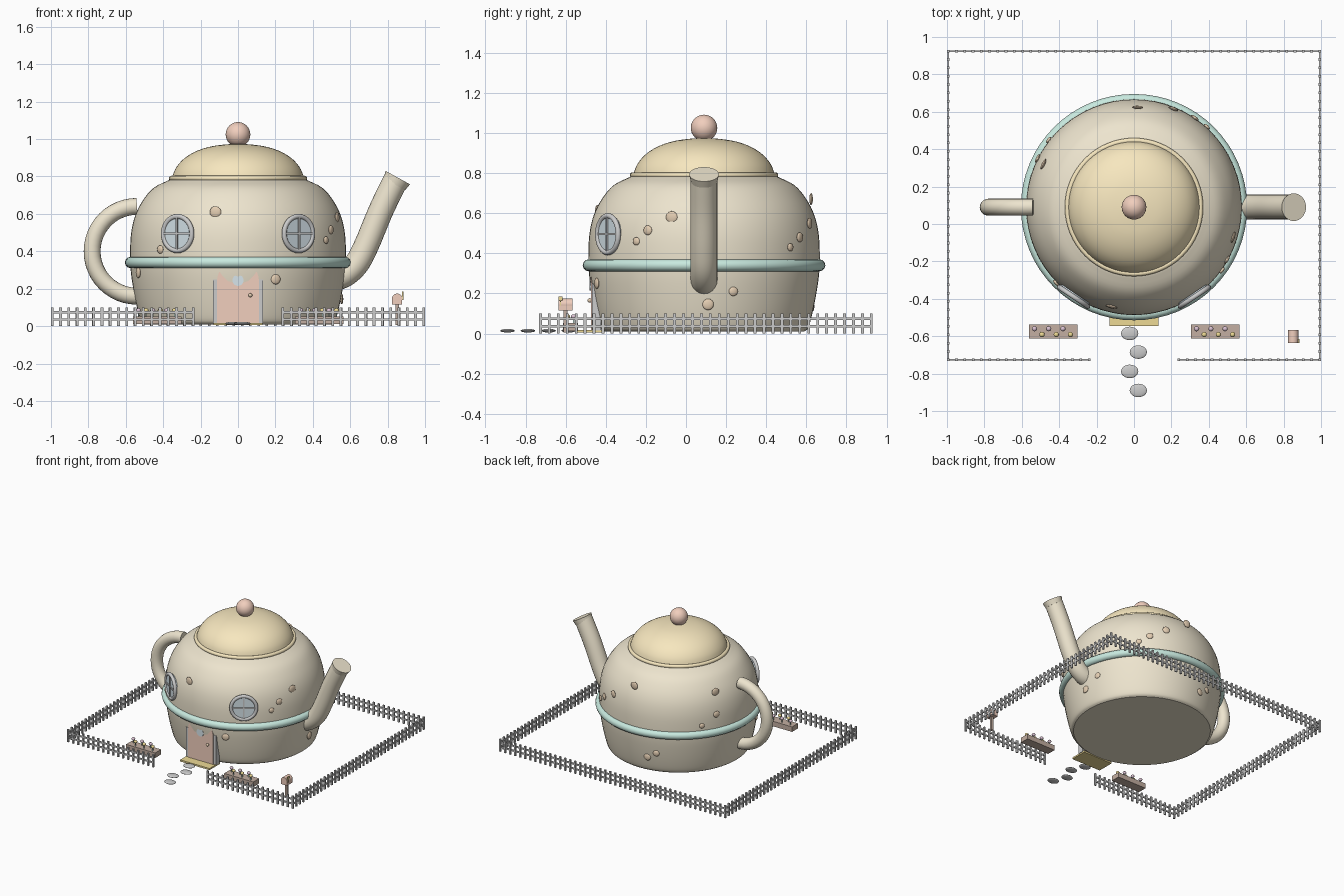
import bpy, bmesh, math
from mathutils import Matrix, Vector

if "Cube" in bpy.data.objects:
    bpy.data.objects.remove(bpy.data.objects["Cube"])

CY = 0.09  # centre of the house in y


def mat(name, r, g, b):
    m = bpy.data.materials.new(name)
    m.diffuse_color = (r, g, b, 1)
    m.use_nodes = True
    m.node_tree.nodes["Principled BSDF"].inputs["Base Color"].default_value = m.diffuse_color
    return m


CREAM = mat("cream", .85, .78, .62)
YELLOW = mat("yellow", .93, .80, .52)
MINT = mat("mint", .58, .82, .74)
PINK = mat("pink", .88, .62, .51)
TAN = mat("tan", .78, .62, .45)
GLASS = mat("glass", .68, .78, .83)
WOOD = mat("wood", .55, .43, .36)
LILAC = mat("lilac", .72, .55, .66)
GOLD = mat("gold", .85, .70, .30)


def finish(name, bm, m=None, smooth=True):
    bmesh.ops.recalc_face_normals(bm, faces=bm.faces[:])
    me = bpy.data.meshes.new(name)
    bm.to_mesh(me)
    bm.free()
    ob = bpy.data.objects.new(name, me)
    bpy.context.collection.objects.link(ob)
    if m:
        me.materials.append(m)
    if smooth:
        bpy.ops.object.select_all(action='DESELECT')
        ob.select_set(True)
        bpy.context.view_layer.objects.active = ob
        bpy.ops.object.shade_smooth_by_angle(angle=math.radians(35))
    return ob


def box(bm, lo, hi, mx=Matrix()):
    lo, hi = Vector(lo), Vector(hi)
    bmesh.ops.create_cube(bm, size=1, matrix=mx @ Matrix.Translation((lo + hi) / 2) @ Matrix.Diagonal((*(hi - lo), 1)))


def ball(bm, c, s, mx=Matrix(), n=16):
    bmesh.ops.create_uvsphere(bm, u_segments=n, v_segments=n // 2, radius=1,
                              matrix=mx @ Matrix.Translation(c) @ Matrix.Diagonal((*s, 1)))


def lathe(bm, prof, mx=Matrix(), n=64, closed=False):
    rings = [[bm.verts.new(mx @ Vector((r * math.cos(2 * math.pi * i / n), r * math.sin(2 * math.pi * i / n), z)))
              for i in range(n)] for r, z in prof]
    pairs = list(zip(rings, rings[1:] + rings[:1])) if closed else list(zip(rings, rings[1:]))
    for a, b in pairs:
        for i in range(n):
            bm.faces.new((a[i], a[(i + 1) % n], b[(i + 1) % n], b[i]))
    if not closed:
        bm.faces.new(rings[0])
        bm.faces.new(rings[-1])


def torus(bm, R, r, mx=Matrix(), n=64, k=12):
    lathe(bm, [(R + r * math.cos(2 * math.pi * j / k), r * math.sin(2 * math.pi * j / k)) for j in range(k)], mx, n, True)


def smooth_profile(pts, sub=4):
    # Catmull-Rom through the points
    p = [Vector(q) for q in pts]
    p = [2 * p[0] - p[1]] + p + [2 * p[-1] - p[-2]]
    out = []
    for a, b, c, d in zip(p, p[1:], p[2:], p[3:]):
        for i in range(sub):
            t = i / sub
            out.append(.5 * (2 * b + (c - a) * t + (2 * a - 5 * b + 4 * c - d) * t * t + (3 * b - a - 3 * c + d) * t ** 3))
    return out + [p[-2]]


def tube(name, path, r, m, k=20):
    # sweep a circle along a path in the xz plane at y = CY
    bm = bmesh.new()
    rings = []
    for i, p in enumerate(path):
        d = (path[min(i + 1, len(path) - 1)] - path[max(i - 1, 0)]).normalized()
        n = Vector((-d.y, d.x))
        rings.append([bm.verts.new((p.x + n.x * r * math.cos(a), CY + r * math.sin(a), p.y + n.y * r * math.cos(a)))
                      for a in [2 * math.pi * j / k for j in range(k)]])
    for a, b in zip(rings, rings[1:]):
        for j in range(k):
            bm.faces.new((a[j], a[(j + 1) % k], b[(j + 1) % k], b[j]))
    bm.faces.new(rings[0])
    bm.faces.new(rings[-1])
    return finish(name, bm, m)


def at(z):
    return Matrix.Translation((0, CY, z))


# Pot body, band, lid, knob
BODY = smooth_profile([(.50, .01), (.52, .03), (.54, .1), (.56, .2), (.574, .3), (.577, .4), (.571, .5),
                       (.55, .59), (.51, .67), (.45, .74), (.36, .785)])
bm = bmesh.new(); lathe(bm, BODY, at(0)); finish("pot_body", bm, CREAM)
bm = bmesh.new(); torus(bm, .575, .03, at(.34)); finish("body_band", bm, MINT)
bm = bmesh.new()
lathe(bm, smooth_profile([(.355, .785), (.335, .84), (.295, .89), (.235, .93), (.16, .957), (.08, .97), (.004, .975)]), at(0))
finish("lid", bm, YELLOW)
bm = bmesh.new(); torus(bm, .356, .014, at(.79)); finish("lid_rim", bm, YELLOW)
bm = bmesh.new(); ball(bm, (0, CY, 1.025), (.066,) * 3, n=32); finish("lid_knob", bm, PINK)

# Handle and spout
arc = [Vector((-.54 + .24 * math.cos(a), .40 + .24 * math.sin(a)))
       for a in [math.pi * (.5 + i / 24) for i in range(25)]]
tube("handle", arc, .045, CREAM)
tube("spout", smooth_profile([(.50, .25), (.57, .275), (.635, .335), (.69, .44), (.765, .62), (.845, .785)], 6), .067, CREAM)
bm = bmesh.new()
lathe(bm, [(.066, -.03), (.074, .01)],
      Matrix.Translation((.85, CY, .785)) @ Matrix.Rotation(math.radians(29), 4, 'Y'), 32)
finish("spout_lip", bm, CREAM)

# Round windows
for side, s in (("left", -1), ("right", 1)):
    mx = at(.495) @ Matrix.Rotation(s * math.radians(34), 4, 'Z') @ Matrix.Translation((0, -.578, 0))
    face = mx @ Matrix.Rotation(math.pi / 2, 4, 'X')
    bm = bmesh.new(); lathe(bm, [(.092, -.02), (.092, .004)], face, 32); finish(side + "_window_glass", bm, GLASS)
    bm = bmesh.new()
    torus(bm, .092, .013, face, 32)
    box(bm, (-.09, -.011, -.005), (.09, .0, .005), mx)
    box(bm, (-.005, -.011, -.09), (.005, .0, .09), mx)
    finish(side + "_window_frame", bm)


# Arched door with frame, porthole, knob and doormat
def arch(bm, w, spring, y0, y1):
    pts = [(-w, .015), (w, .015)] + [(w * math.cos(math.pi * i / 16), spring + w * math.sin(math.pi * i / 16)) for i in range(17)]
    f = bm.faces.new([bm.verts.new((x, y0, z)) for x, z in pts])
    ext = bmesh.ops.extrude_face_region(bm, geom=[f])
    bmesh.ops.translate(bm, vec=(0, y1 - y0, 0), verts=[v for v in ext['geom'] if isinstance(v, bmesh.types.BMVert)])


bm = bmesh.new(); arch(bm, .112, .24, -.474, -.43); finish("door", bm, PINK)
bm = bmesh.new()
for s in (-1, 1):
    box(bm, (s * .123 - .011, -.468, .015), (s * .123 + .011, -.425, .25))
finish("door_frame", bm)
bm = bmesh.new()
lathe(bm, [(.03, -.01), (.03, .008)], Matrix.Translation((0, -.472, .245)) @ Matrix.Rotation(math.pi / 2, 4, 'X'), 24)
finish("door_porthole", bm, GLASS)
bm = bmesh.new(); ball(bm, (.066, -.48, .165), (.011,) * 3); finish("door_knob", bm, TAN)
bm = bmesh.new(); box(bm, (-.13, -.545, .005), (.13, -.41, .018)); finish("doormat", bm, GOLD, False)

# Painted spots: direction (x, y from centre), height, size
bm = bmesh.new()
for x, y, z, r in [(-.12, -.53, .61, .031), (.2, -.53, .25, .027), (-.41, -.40, .41, .022), (-.52, -.21, .285, .028),
                   (.525, -.16, .58, .03), (.496, -.28, .515, .024), (.46, -.33, .46, .02), (.55, .02, .145, .028),
                   (.54, .145, .21, .023), (.38, .42, .43, .02), (.32, .47, .48, .025), (.21, .525, .55, .027),
                   (.02, .55, .67, .03), (-.505, .24, .64, .03), (-.506, .256, .48, .025), (-.45, .355, .41, .02),
                   (-.17, .525, .18, .024), (-.1, .54, .135, .027)]:
    rad = min(BODY, key=lambda p: abs(p.y - z)).x + .004
    if z > .65:
        rad += .02
    mx = at(z) @ Matrix.Rotation(math.atan2(y, x), 4, 'Z')
    ball(bm, (rad, 0, 0), (.009, r, r), mx)
finish("spots", bm, TAN)

# Stepping stones
bm = bmesh.new()
for x, y in [(-.023, -.585), (.023, -.685), (-.023, -.788), (.023, -.89)]:
    ball(bm, (x, y, .014), (.046, .036, .009), n=24)
finish("stepping_stones", bm)

# Flower boxes
for side, cx in (("left", -.432), ("right", .435)):
    bm = bmesh.new(); box(bm, (cx - .129, -.612, .012), (cx + .129, -.538, .052)); finish(side + "_flower_box", bm, WOOD, False)
    stems = bmesh.new()
    for name, m, y, off in (("back", LILAC, -.56, -.1), ("front", GOLD, -.591, -.06)):
        bm = bmesh.new()
        for i in range(3):
            x = cx + off + .076 * i
            ball(bm, (x, y, .084), (.014, .014, .012), n=12)
            box(stems, (x - .003, y - .003, .05), (x + .003, y + .003, .08))
        finish(f"{side}_{name}_flowers", bm, m)
    finish(side + "_stems", stems, MINT, False)

# Mailbox
bm = bmesh.new(); box(bm, (.842, -.61, .005), (.86, -.592, .12)); finish("mailbox_post", bm, WOOD, False)
bm = bmesh.new()
lathe(bm, [(.028, -.035), (.028, .035)], Matrix.Translation((.851, -.601, .146)) @ Matrix.Rotation(math.pi / 2, 4, 'X'), 24)
box(bm, (.824, -.635, .115), (.878, -.567, .143))
finish("mailbox", bm, PINK)
bm = bmesh.new()
box(bm, (.878, -.628, .14), (.884, -.622, .185))
box(bm, (.878, -.636, .165), (.884, -.615, .185))
finish("mailbox_flag", bm, GOLD, False)


# Picket fence
def fence(name, a, b):
    a, b = Vector(a), Vector(b)
    d = b - a
    L = d.length
    mx = Matrix.Translation((a.x, a.y, 0)) @ Matrix.Rotation(math.atan2(d.y, d.x), 4, 'Z')
    n = round(L / .0445)
    bm = bmesh.new()
    for z in (.036, .074):
        box(bm, (0, -.004, z - .006), (L, .004, z + .006), mx)
    for i in range(n + 1):
        x = L * i / n
        box(bm, (x - .007, -.006, 0), (x + .007, .006, .1), mx)
    finish(name, bm, None, False)


fence("back_fence", (-.993, .924), (.993, .924))
fence("left_fence", (-.993, -.726), (-.993, .924))
fence("right_fence", (.993, -.726), (.993, .924))
fence("front_left_fence", (-.993, -.726), (-.24, -.726))
fence("front_right_fence", (.24, -.726), (.993, -.726))
